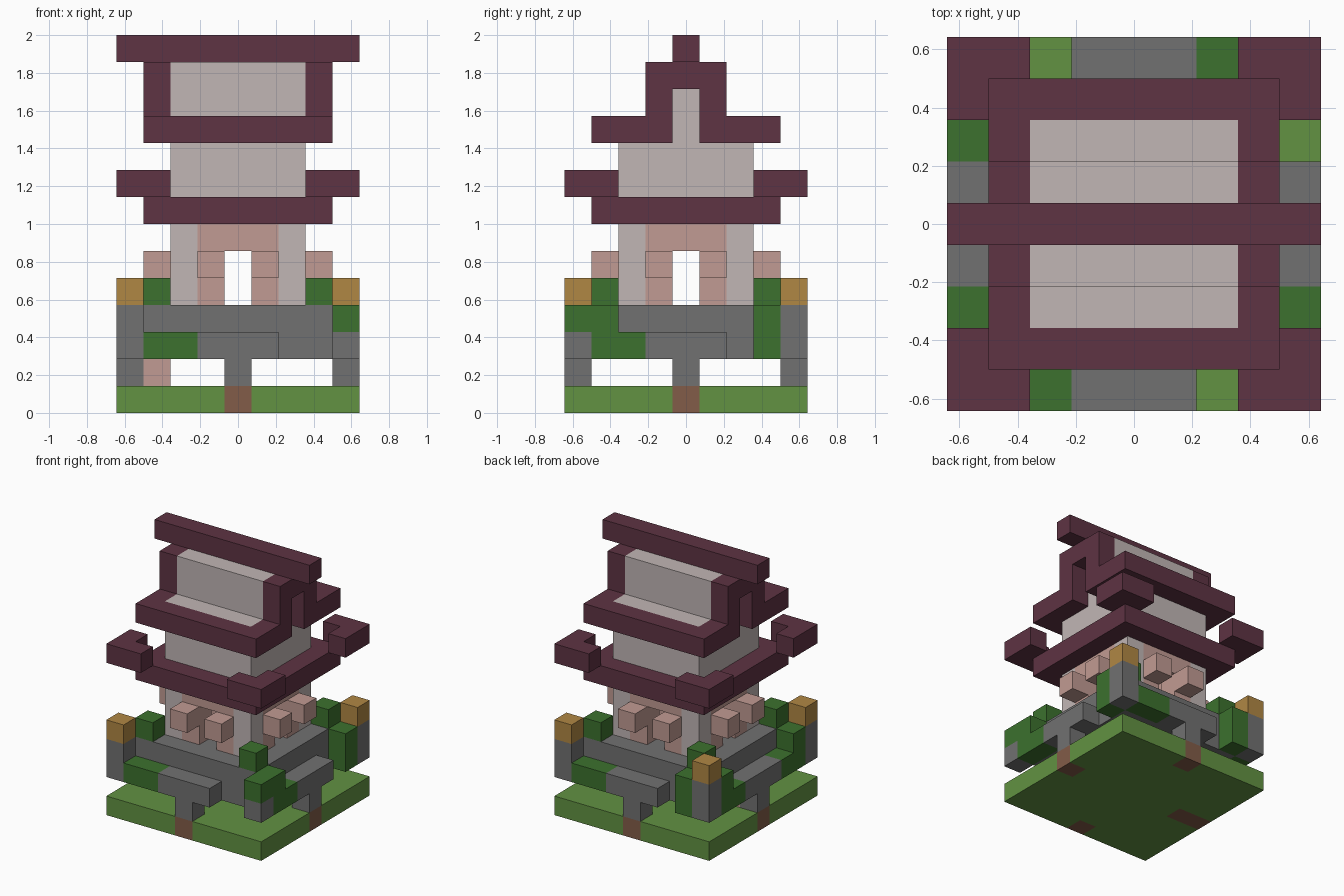
import bpy
import bmesh
from mathutils import Matrix, Vector

default_cube = bpy.data.objects.get("Cube")
if default_cube:
    bpy.data.objects.remove(default_cube, do_unlink=True)

UNIT = 2 / 14  # edge length of one block


def to_linear(channel):
    value = channel / 255
    return value / 12.92 if value <= 0.04045 else ((value + 0.055) / 1.055) ** 2.4


def make_material(name, red, green, blue):
    colour = (to_linear(red), to_linear(green), to_linear(blue), 1)
    material = bpy.data.materials.new(name)
    material.use_nodes = True
    material.diffuse_color = colour
    shader = material.node_tree.nodes["Principled BSDF"]
    shader.inputs["Base Color"].default_value = colour
    shader.inputs["Roughness"].default_value = 0.9
    return material


grass = make_material("grass green", 98, 146, 66)
earth = make_material("earth brown", 130, 92, 72)
stone = make_material("stone grey", 113, 113, 113)
leaf = make_material("leaf green", 60, 113, 46)
lamp = make_material("lamp ochre", 176, 135, 68)
plaster = make_material("pale plaster", 193, 182, 181)
rose = make_material("rose wood", 193, 155, 147)
maroon = make_material("roof maroon", 94, 51, 67)


def span(value):
    """A single block index or an inclusive range of indices."""
    return value if isinstance(value, tuple) else (value, value)


def blocks(name, material, *boxes):
    """Join boxes, each given as x, y and z block ranges, into one object."""
    bm = bmesh.new()
    for box in boxes:
        ranges = [span(axis) for axis in box]
        size = Vector([(b - a + 1) * UNIT for a, b in ranges])
        centre = Vector([(a + b) / 2 * UNIT for a, b in ranges])
        centre.z += UNIT / 2
        bmesh.ops.create_cube(bm, size=1, matrix=Matrix.LocRotScale(centre, None, size))
    mesh = bpy.data.meshes.new(name)
    bm.to_mesh(mesh)
    bm.free()
    mesh.materials.append(material)
    obj = bpy.data.objects.new(name, mesh)
    bpy.context.collection.objects.link(obj)
    return obj


def quarter_turns(box, turns):
    """Rotate a box about the z axis by quarter turns, anticlockwise."""
    x, y, z = (span(axis) for axis in box)
    for _ in range(turns):
        x, y = (-y[1], -y[0]), x
    return x, y, z


def all_round(box):
    return [quarter_turns(box, turn) for turn in range(4)]


def corners(distance, z):
    return [(x, y, z) for x in (-distance, distance) for y in (-distance, distance)]


MID = (-1, 1)
WALL = (-2, 2)
EAVE = (-3, 3)
FULL = (-4, 4)

# Ground with a path block in the middle of each side
blocks("lawn", grass,
       ((-2, 3), EAVE, 0), (-3, (-3, -1), 0), (-3, (1, 3), 0),
       *all_round((4, (-4, -1), 0)), *all_round((4, (1, 3), 0)))
blocks("path", earth, *all_round((4, 0, 0)), (-3, 0, 0))

# Raised platform on four legs
blocks("platform", stone, (EAVE, EAVE, (2, 3)))
blocks("platform_legs", stone, *all_round((4, 0, 1)))
blocks("threshold", rose, (-3, 0, 1))

# Balcony rails run round the platform in a pinwheel
blocks("rails", stone, *all_round((4, MID, 2)))
blocks("rail_hedges", leaf, *all_round((4, (-3, -2), 2)))
blocks("corner_posts", stone, (4, -4, 2), (4, 4, (2, 3)),
       (-4, -4, (2, 3)), (-4, 4, (2, 3)))
blocks("corner_lamps", lamp, (4, 4, 4), (-4, -4, 4), (-4, 4, 4))

# Shrubs growing over the corners
blocks("corner_shrubs", leaf, *corners(3, 4))
blocks("climbing_shrubs", leaf,
       (4, (-4, -3), 3), (4, 3, (2, 3)),
       (-3, 4, (2, 3)), (-4, 3, 3),
       (-4, -3, (2, 3)), (-4, -2, 2))

# Ground storey, open through the middle both ways
blocks("corner_columns", plaster, *corners(2, (4, 6)))
blocks("door_frames", rose,
       *all_round((2, -1, (4, 5))), *all_round((2, 1, (4, 5))),
       *all_round((2, MID, 6)))
blocks("wall_lanterns", rose, *all_round((3, -1, 5)), *all_round((3, 1, 5)))

# Lower roof with upturned L-shaped corners
blocks("lower_roof", maroon, (EAVE, EAVE, 7))
blocks("lower_roof_corners", maroon, *all_round((4, (-4, -3), 8)), *all_round((4, 3, 8)))

# Upper storey
blocks("upper_walls", plaster, (WALL, WALL, (8, 9)))

# Upper roof: eaves around a pale slope, notched at each gable
blocks("upper_eaves", maroon,
       *[(EAVE, y, 10) for y in (-3, 3)],
       *[(x, y, 10) for x in (-3, 3) for y in ((-2, -1), (1, 2))])
blocks("roof_slope", plaster, (WALL, WALL, 10), (WALL, MID, (11, 12)))
blocks("gable_ends", maroon,
       *[(x, y, (11, 12)) for x in (-3, 3) for y in (-1, 1)],
       *[(x, 0, 12) for x in (-3, 3)])
blocks("roof_ridge", maroon, (FULL, 0, 13))
